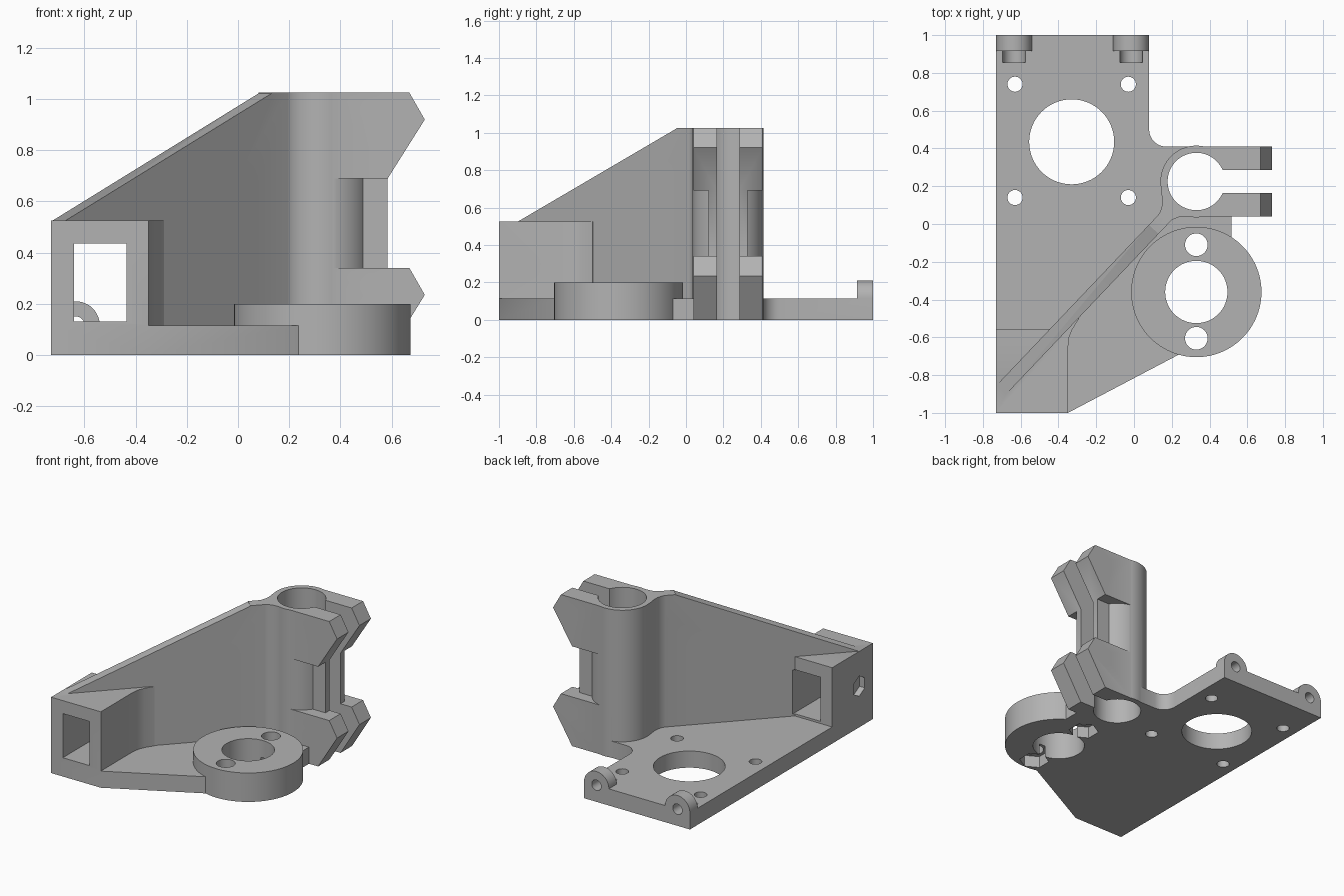
import bpy, bmesh, math
from mathutils import Matrix, Vector

if "Cube" in bpy.data.objects:
    bpy.data.objects.remove(bpy.data.objects["Cube"], do_unlink=True)

grey = bpy.data.materials.new("plain grey")
grey.use_nodes = True
grey.diffuse_color = (0.45, 0.45, 0.45, 1)
grey.node_tree.nodes["Principled BSDF"].inputs["Base Color"].default_value = (0.45, 0.45, 0.45, 1)


def basis(u, v, w, origin=(0, 0, 0)):
    m = Matrix((u, v, w)).transposed().to_4x4()
    m.translation = Vector(origin)
    return m


X, Y, Z = (1, 0, 0), (0, 1, 0), (0, 0, 1)
ALONG_X, ALONG_Y, ALONG_Z = basis(Y, Z, X), basis(X, Z, Y), basis(X, Y, Z)


def prism(name, points, lo, hi, frame=ALONG_Z):
    """Extrude a flat profile from lo to hi along the frame's third axis."""
    bm = bmesh.new()
    face = bm.faces.new([bm.verts.new((a, b, lo)) for a, b in points])
    ext = bmesh.ops.extrude_face_region(bm, geom=[face])
    verts = [g for g in ext["geom"] if isinstance(g, bmesh.types.BMVert)]
    bmesh.ops.translate(bm, verts=verts, vec=(0, 0, hi - lo))
    bm.transform(frame)
    bmesh.ops.recalc_face_normals(bm, faces=bm.faces)
    mesh = bpy.data.meshes.new(name)
    bm.to_mesh(mesh)
    bm.free()
    mesh.materials.append(grey)
    obj = bpy.data.objects.new(name, mesh)
    bpy.context.scene.collection.objects.link(obj)
    return obj


def ring_points(a, b, r, sides=64, turn=0.0, stretch=0.0):
    pts = []
    for i in range(sides):
        t = 2 * math.pi * i / sides + turn
        shift = math.copysign(stretch, math.cos(t))
        pts.append((a + r * math.cos(t) + shift, b + r * math.sin(t)))
    return pts


def rect(a0, b0, a1, b1):
    return [(a0, b0), (a1, b0), (a1, b1), (a0, b1)]


def combine(target, tool, operation):
    mod = target.modifiers.new("combine", "BOOLEAN")
    mod.operation, mod.solver, mod.object = operation, "EXACT", tool
    bpy.context.view_layer.update()
    graph = bpy.context.evaluated_depsgraph_get()
    mesh = bpy.data.meshes.new_from_object(target.evaluated_get(graph))
    target.modifiers.clear()
    target.data = mesh
    bpy.data.objects.remove(tool, do_unlink=True)


PLATE, TOP = 0.115, 1.025
COL = (0.33, 0.225)
PIVOT = (0.33, -0.36)

# Base plate with a rounded inner corner
corner = [(0.17 - 0.09 * math.sin(t), 0.5 - 0.09 * math.cos(t))
          for t in [math.pi / 2 * i / 8 for i in range(9)]]
body = prism("mount_bracket", [(-0.73, -1), (-0.35, -1), (0.24, -0.69), PIVOT,
             (0.515, -0.3), (0.515, 0.06), COL, (0.33, 0.41)] + corner
             + [(0.08, 1), (-0.73, 1)], 0, PLATE)

# Diagonal web with a sloping top and a rounded window
start, end = Vector((-0.70, -0.875, 0)), Vector((0.11, -0.0225, 0))
along = (end - start).normalized()
length = (end - start).length
web_frame = basis(along, Z, along.cross(Vector(Z)), start)
web = prism("web", [(0, 0), (0, 0.525), (length, TOP), (1.4, TOP), (1.4, 0)],
            -0.035, 0.035, web_frame)
window = [(0.70, 0.10), (0.65, 0.125), (0.605, 0.15), (0.575, 0.19), (0.565, 0.24),
          (0.565, 0.49), (0.575, 0.54), (0.605, 0.585), (0.66, 0.62), (0.89, 0.727),
          (0.94, 0.73), (0.99, 0.717), (1.035, 0.685), (1.062, 0.64), (1.072, 0.59),
          (1.072, 0.10)]
combine(web, prism("window", window, -0.3, 0.3, web_frame), "DIFFERENCE")

# Front box, pivot ring, clamp column and its flare into the web
box = [(-0.73, -1), (-0.35, -1), (-0.35, -0.66), (-0.343, -0.60), (-0.325, -0.555),
       (-0.29, -0.5), (-0.33, -0.46), (-0.43, -0.555), (-0.73, -0.555)]
flare = [(0.08, -0.005), (0.12, 0.037), (0.138, 0.063), (0.148, 0.095), (0.15, 0.13),
         (0.143, 0.18), (0.14, 0.225), COL, (0.33, 0.035), (0.28, 0.04), (0.24, 0.037),
         (0.205, 0.024), (0.175, 0), (0.13, -0.052)]
parts = [
    web,
    prism("front_box", box, 0, 0.525),
    prism("pivot_ring", ring_points(*PIVOT, 0.345, 96), 0, 0.2),
    prism("column", ring_points(*COL, 0.19), 0, TOP),
    prism("flare", flare, 0, TOP),
]

# Clamp jaws: two pointed tabs joined by a thinner strip
jaws = {
    "upper_jaw": [(0.33, TOP), (0.67, TOP), (0.73, 0.92), (0.585, 0.69), (0.33, 0.69)],
    "lower_jaw": [(0.33, 0.34), (0.67, 0.34), (0.73, 0.235), (0.585, 0), (0.33, 0)],
}
for name, pts in jaws.items():
    parts.append(prism(name, pts, 0.04, 0.41, ALONG_Y))
parts.append(prism("jaw_strip", rect(0.36, 0.12, 0.585, 0.33), 0.3, 0.72))

# Rounded rear lugs
LUGS = (-0.635, -0.015)
for x in LUGS:
    parts.append(prism("rear_lug", ring_points(x, PLATE, 0.095, 48), 0.915, 1, ALONG_Y))

for part in parts:
    combine(body, part, "UNION")

# Column bore, clamp slot, pivot bore and motor opening
cuts = [
    prism("column_bore", ring_points(*COL, 0.152), -0.1, 1.2),
    prism("clamp_slot", rect(0.38, 0.165, 0.9, 0.285), -0.1, 1.2),
    prism("pivot_bore", ring_points(*PIVOT, 0.165), -0.1, 0.4),
    prism("motor_opening", ring_points(-0.33, 0.435, 0.225), -0.1, 0.4),
    prism("box_tunnel", rect(-0.64, 0.13, -0.435, 0.435), -1.1, -0.4, ALONG_Y),
]

# Motor screw holes
for x in (-0.63, -0.03):
    for y in (0.14, 0.74):
        cuts.append(prism("motor_screw", ring_points(x, y, 0.04, 32), -0.1, 0.3))

# Pivot screw holes with nut pockets underneath
for y in (-0.11, -0.605):
    cuts.append(prism("pivot_screw", ring_points(0.33, y, 0.06, 32), -0.1, 0.4))
    cuts.append(prism("pivot_nut", ring_points(0.33, y, 0.095, 6, math.pi / 2), -0.1, 0.08))

# Clamp bolts: round seat in front, hexagonal seat behind
for z in (0.92, 0.235):
    cuts.append(prism("bolt_hole", ring_points(0.605, z, 0.036, 32), -0.1, 0.6, ALONG_Y))
    cuts.append(prism("bolt_head", ring_points(0.605, z, 0.077, 40), -0.02, 0.095, ALONG_Y))
    cuts.append(prism("bolt_nut", ring_points(0.605, z, 0.075, 6, math.pi / 2), 0.36, 0.5, ALONG_Y))

# Rear lug holes with seats sunk into the plate
for x in LUGS:
    cuts.append(prism("lug_hole", ring_points(x, PLATE, 0.036, 32), 0.88, 1.1, ALONG_Y))
    cuts.append(prism("lug_seat", ring_points(x, PLATE, 0.06, 32), 0.855, 0.915, ALONG_Y))

# Tension bolt across the front box
cuts += [
    prism("tension_hole", ring_points(-0.85, 0.285, 0.034, 32, 0.05, 0.01), -0.9, -0.2, ALONG_X),
    prism("tension_head", ring_points(-0.85, 0.285, 0.065, 40), -0.39, -0.2, ALONG_X),
    prism("tension_nut", ring_points(-0.85, 0.285, 0.07, 6, math.pi / 2), -0.9, -0.69, ALONG_X),
]
for cut in cuts:
    combine(body, cut, "DIFFERENCE")

# Smooth the round walls, keep the edges crisp
for obj in bpy.context.selected_objects:
    obj.select_set(False)
body.select_set(True)
bpy.context.view_layer.objects.active = body
bpy.ops.object.shade_smooth_by_angle(angle=math.radians(35))
